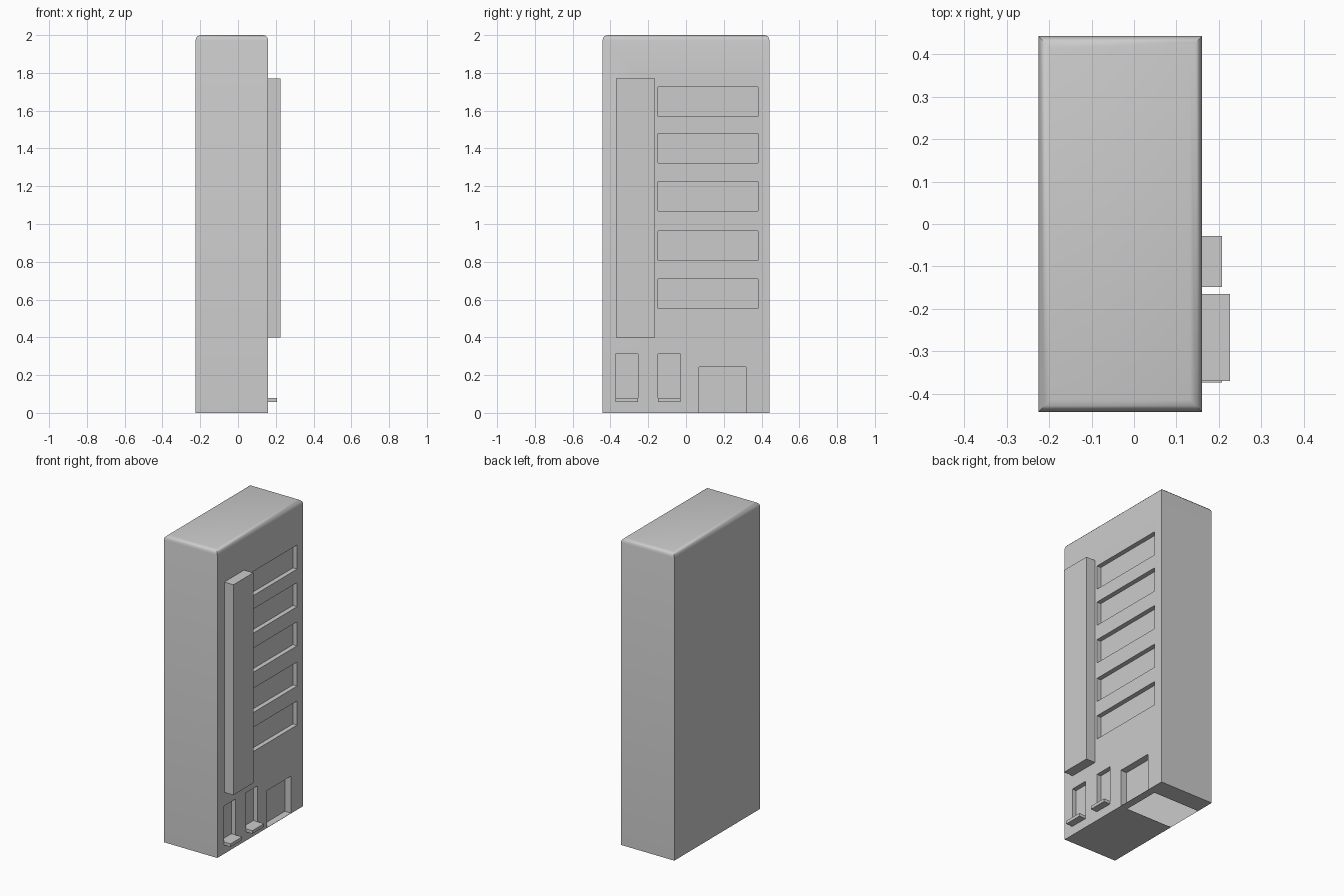
import bpy, bmesh
from mathutils import Vector

if "Cube" in bpy.data.objects:
    bpy.data.objects.remove(bpy.data.objects["Cube"])

FRONT = 0.16      # x of the detailed face
BACK = -0.225


def add_box(bm, lo, hi):
    verts = bmesh.ops.create_cube(bm, size=1)["verts"]
    for v in verts:
        v.co = Vector([lo[i] if v.co[i] < 0 else hi[i] for i in range(3)])
    return verts


def make_object(name, bm):
    mesh = bpy.data.meshes.new(name)
    bm.to_mesh(mesh)
    bm.free()
    obj = bpy.data.objects.new(name, mesh)
    bpy.context.collection.objects.link(obj)
    return obj


def box_object(name, lo, hi):
    bm = bmesh.new()
    add_box(bm, lo, hi)
    return make_object(name, bm)


# cabinet body with rounded top rim
bm = bmesh.new()
add_box(bm, (BACK, -0.442, 0), (FRONT, 0.442, 2))
rim = [e for e in bm.edges if all(v.co.z > 1.9 for v in e.verts)]
bmesh.ops.bevel(bm, geom=rim, offset=0.028, segments=3, profile=0.5, affect='EDGES')
body = make_object("cabinet_body", bm)

# recesses: five display slots, two small slots, one hatch at the foot
recesses = [(-0.148, 0.38, z, z + 0.157, 0.03)
            for z in (1.568, 1.323, 1.068, 0.806, 0.552)]
recesses += [(y, y + 0.12, 0.058, 0.312, 0.03) for y in (-0.373, -0.148)]
recesses.append((0.07, 0.318, 0.002, 0.243, 0.045))
bm = bmesh.new()
for y0, y1, z0, z1, depth in recesses:
    add_box(bm, (FRONT - depth, y0, z0), (FRONT + 0.1, y1, z1))
cutter = make_object("recess_cutter", bm)
cutter.hide_render = True

mod = body.modifiers.new("recesses", 'BOOLEAN')
mod.operation = 'DIFFERENCE'
mod.solver = 'EXACT'
mod.object = cutter
bpy.context.view_layer.objects.active = body
body.select_set(True)
bpy.ops.object.modifier_apply(modifier=mod.name)
bpy.data.objects.remove(cutter)

# open strip in the underside behind the hatch
bm = bmesh.new()
bm.from_mesh(body.data)


def underside():
    return [f for f in bm.faces if all(abs(v.co.z) < 1e-4 for v in f.verts)]


for co, no in (((0, 0.07, 0), (0, 1, 0)), ((0, 0.318, 0), (0, 1, 0)),
               ((FRONT - 0.05, 0, 0), (1, 0, 0))):
    faces = underside()
    geom = faces + list({e for f in faces for e in f.edges}) \
        + list({v for f in faces for v in f.verts})
    bmesh.ops.bisect_plane(bm, geom=geom, plane_co=co, plane_no=no)
hole = [f for f in underside()
        if 0.07 < f.calc_center_median().y < 0.318
        and f.calc_center_median().x < FRONT - 0.05]
bmesh.ops.delete(bm, geom=hole, context='FACES')
bm.to_mesh(body.data)
bm.free()
bpy.ops.object.shade_smooth_by_angle(angle=0.6)

# tall raised panel
box_object("control_panel", (FRONT, -0.37, 0.4), (0.226, -0.165, 1.77))

# small trays under the two lower slots
for i, y in enumerate((-0.373, -0.148)):
    box_object(f"slot_tray_{i + 1}", (FRONT - 0.03, y, 0.058), (0.207, y + 0.12, 0.078))
